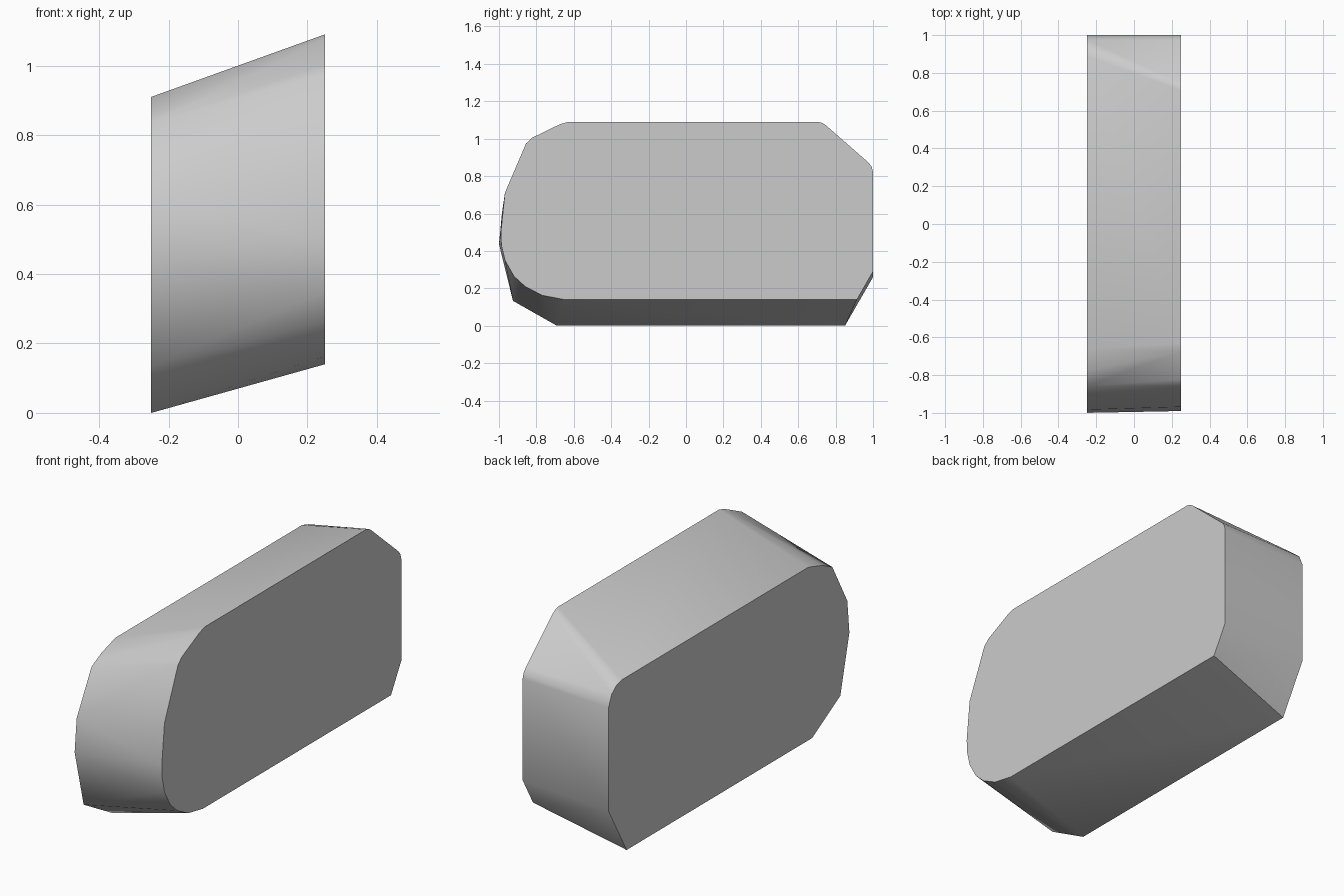
import bpy
import bmesh
from math import radians

cube = bpy.data.objects.get("Cube")
if cube:
    bpy.data.objects.remove(cube)

# One plain grey for the whole block
grey = bpy.data.materials.new("stone_grey")
grey.use_nodes = True
colour = (0.6, 0.6, 0.6, 1)
grey.diffuse_color = colour
grey.node_tree.nodes["Principled BSDF"].inputs["Base Color"].default_value = colour

HALF_WIDTH = 0.25

# Side outlines as (y, z): the raised left side and the lower right side
left_outline = [
    (-0.63, 1.09), (-0.675, 1.077), (-0.823, 1.005), (-0.855, 0.975),
    (-0.968, 0.711), (-0.99, 0.5), (-0.987, 0.43), (-0.968, 0.35),
    (-0.92, 0.265), (-0.86, 0.21), (-0.77, 0.163), (-0.65, 0.14),
    (0.914, 0.14), (1.0, 0.29), (1.0, 0.823), (0.992, 0.852),
    (0.973, 0.875), (0.75, 1.07), (0.73, 1.084), (0.706, 1.09),
]
right_outline = [
    (-0.66, 0.91), (-0.776, 0.875), (-0.859, 0.834), (-0.983, 0.61),
    (-1.0, 0.437), (-0.925, 0.133), (-0.69, 0.0), (0.85, 0.0),
    (1.0, 0.26), (1.0, 0.805), (0.975, 0.865), (0.94, 0.895), (0.89, 0.91),
]

# Skin the two outlines into one convex block
bm = bmesh.new()
for x, outline in ((HALF_WIDTH, left_outline), (-HALF_WIDTH, right_outline)):
    for y, z in outline:
        bm.verts.new((x, y, z))
bmesh.ops.convex_hull(bm, input=bm.verts[:])
bmesh.ops.dissolve_limit(bm, angle_limit=radians(0.5),
                         verts=bm.verts[:], edges=bm.edges[:])
bmesh.ops.recalc_face_normals(bm, faces=bm.faces[:])

mesh = bpy.data.meshes.new("sloped_block")
bm.to_mesh(mesh)
bm.free()
mesh.materials.append(grey)
block = bpy.data.objects.new("sloped_block", mesh)
bpy.context.collection.objects.link(block)

# Soft rounded rim, crisp side faces
bpy.ops.object.select_all(action="DESELECT")
block.select_set(True)
bpy.context.view_layer.objects.active = block
bpy.ops.object.shade_smooth_by_angle(angle=radians(30))
